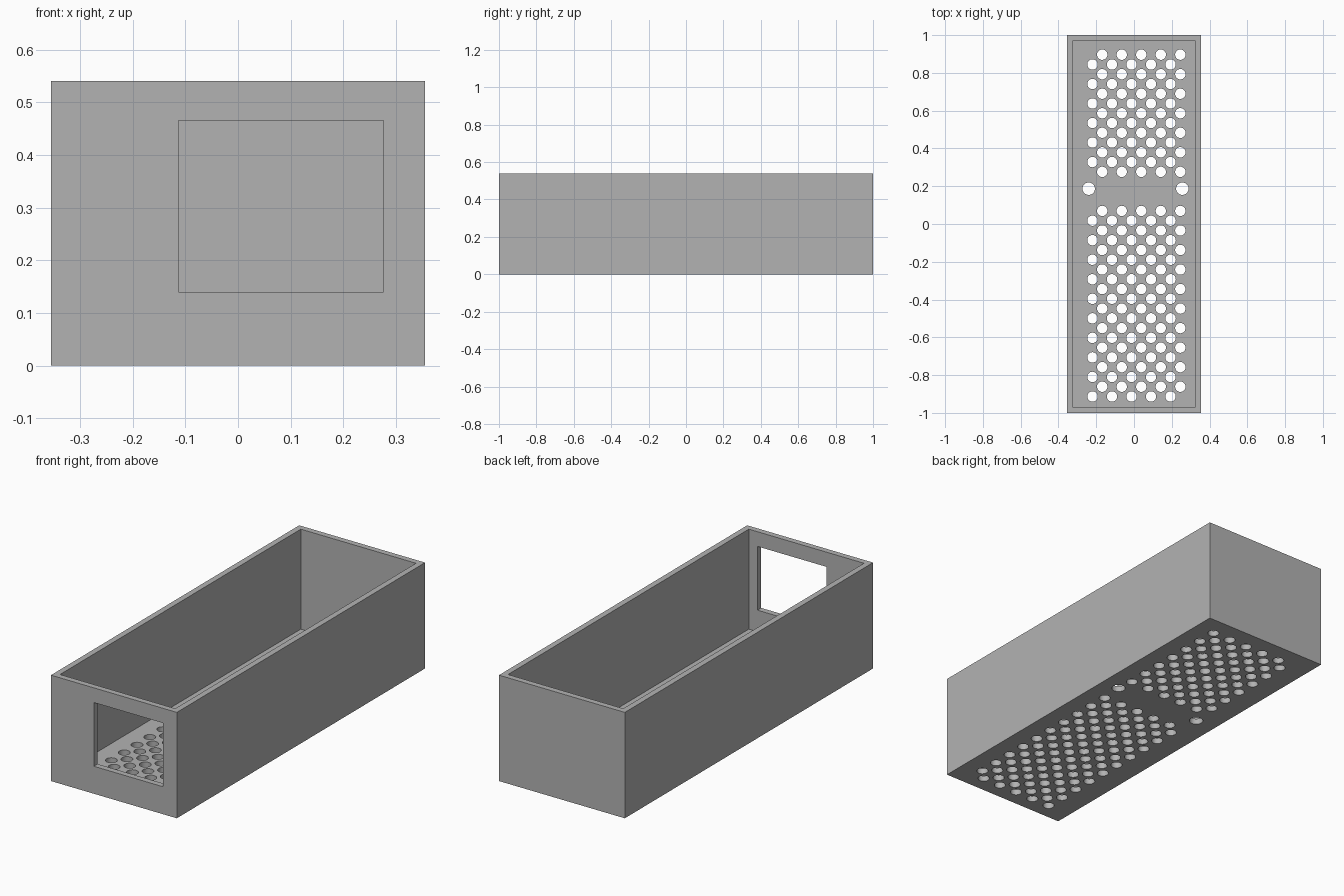
import bpy, bmesh, math
from mathutils import Matrix, Vector

cube = bpy.data.objects.get("Cube")
if cube:
    bpy.data.objects.remove(cube, do_unlink=True)

WIDTH, LENGTH, HEIGHT, WALL = 0.71, 2.0, 0.54, 0.03
PITCH = 0.1034  # spacing of holes within a row

grey = bpy.data.materials.new("plain_grey")
grey.use_nodes = True
grey.diffuse_color = (0.45, 0.45, 0.45, 1)
grey.node_tree.nodes["Principled BSDF"].inputs["Base Color"].default_value = grey.diffuse_color


def add_block(bm, low, high):
    low, high = Vector(low), Vector(high)
    matrix = Matrix.Translation((low + high) / 2) @ Matrix.Diagonal((*(high - low), 1))
    bmesh.ops.create_cube(bm, size=1, matrix=matrix)


def add_hole(bm, x, y, radius):
    bmesh.ops.create_cone(bm, cap_ends=True, segments=32, radius1=radius, radius2=radius,
                          depth=4 * WALL, matrix=Matrix.Translation((x, y, WALL / 2)))


def make_object(name, bm):
    mesh = bpy.data.meshes.new(name)
    bm.to_mesh(mesh)
    bm.free()
    obj = bpy.data.objects.new(name, mesh)
    bpy.context.collection.objects.link(obj)
    mesh.materials.append(grey)
    return obj


# Solid outer block of the tray
bm = bmesh.new()
add_block(bm, (-WIDTH / 2, -LENGTH / 2, 0), (WIDTH / 2, LENGTH / 2, HEIGHT))
tray = make_object("open_tray", bm)

# Open cavity
bm = bmesh.new()
add_block(bm, (WALL - WIDTH / 2, WALL - LENGTH / 2, WALL),
          (WIDTH / 2 - WALL, LENGTH / 2 - WALL, HEIGHT + WALL))
cavity = make_object("cavity_cutter", bm)

# Off-centre window in the front wall
bm = bmesh.new()
add_block(bm, (-0.113, -LENGTH / 2 - WALL, 0.14), (0.276, -LENGTH / 2 + 2 * WALL, 0.465))
window = make_object("window_cutter", bm)

# Staggered floor holes, leaving a bare band for the two mounting holes
bm = bmesh.new()
for stagger, bare_rows in ((0, (10, 11)), (PITCH / 2, (10,))):
    for row in range(18):
        if row not in bare_rows:
            for column in range(5):
                add_hole(bm, -0.22 + stagger + column * PITCH,
                         -0.913 + stagger + row * PITCH, 0.0275)
for x in (-0.24, 0.256):
    add_hole(bm, x, 0.187, 0.033)
holes = make_object("hole_cutter", bm)

# Cut the tray, keep the finished mesh and drop the cutters
cutters = (cavity, window, holes)
for cutter in cutters:
    cutter.hide_render = True
    cut = tray.modifiers.new(cutter.name, "BOOLEAN")
    cut.operation, cut.solver, cut.object = "DIFFERENCE", "EXACT", cutter
depsgraph = bpy.context.evaluated_depsgraph_get()
tray.data = bpy.data.meshes.new_from_object(tray.evaluated_get(depsgraph))
tray.modifiers.clear()
for cutter in cutters:
    bpy.data.objects.remove(cutter, do_unlink=True)

# Round hole walls, crisp edges elsewhere
bpy.ops.object.select_all(action="DESELECT")
tray.select_set(True)
bpy.context.view_layer.objects.active = tray
bpy.ops.object.shade_smooth_by_angle(angle=math.radians(30))
